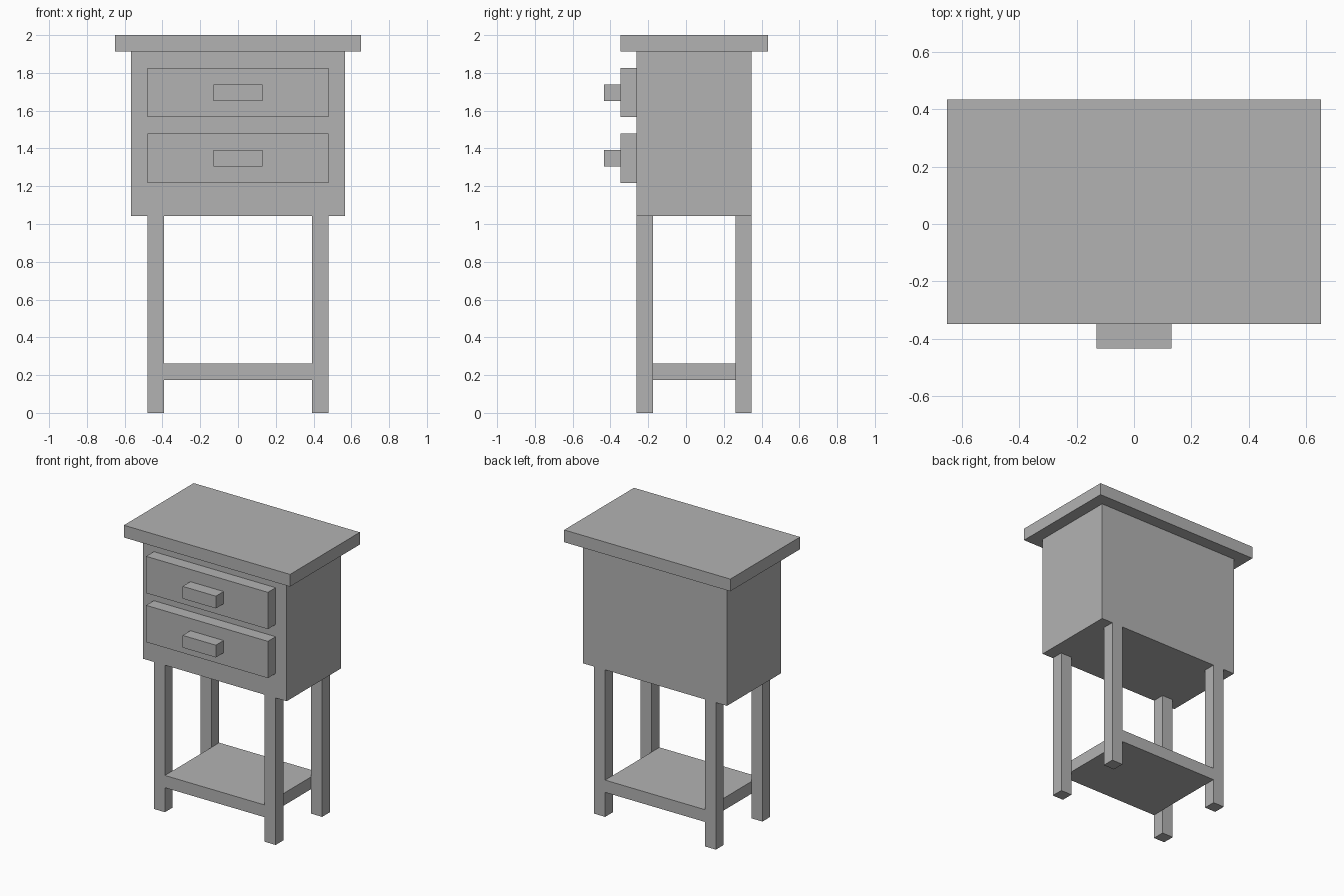
import bpy

cube = bpy.data.objects.get("Cube")
if cube:
    bpy.data.objects.remove(cube, do_unlink=True)

U = 2 / 23  # board thickness, the module for every size

grey = bpy.data.materials.new("plain grey")
grey.use_nodes = True
colour = (0.45, 0.45, 0.45, 1)
grey.diffuse_color = colour
grey.node_tree.nodes["Principled BSDF"].inputs["Base Color"].default_value = colour


def box(name, x, y, z):
    """Box spanning (low, high) ranges given in modules."""
    ranges = (x, y, z)
    bpy.ops.mesh.primitive_cube_add(size=1, location=[U * (a + b) / 2 for a, b in ranges])
    ob = bpy.context.object
    ob.name = ob.data.name = name
    ob.scale = [U * (b - a) for a, b in ranges]
    bpy.ops.object.transform_apply(location=False, rotation=False, scale=True)
    ob.data.materials.append(grey)
    return ob


# Top board and cabinet
box("table_top", (-7.5, 7.5), (-4, 5), (22, 23))
box("cabinet_body", (-6.5, 6.5), (-3, 4), (12, 22))

# Drawers with handles
for label, z in (("lower", 14), ("upper", 18)):
    box(label + "_drawer_front", (-5.5, 5.5), (-4, -3), (z, z + 3))
    box(label + "_drawer_handle", (-1.5, 1.5), (-5, -4), (z + 1, z + 2))

# Legs
for side, x in (("right", -5.5), ("left", 4.5)):
    for end, y in (("front", -3), ("back", 3)):
        box(f"{end}_{side}_leg", (x, x + 1), (y, y + 1), (0, 12))

# Low shelf between the legs
box("shelf", (-4.5, 4.5), (-3, 4), (2, 3))
